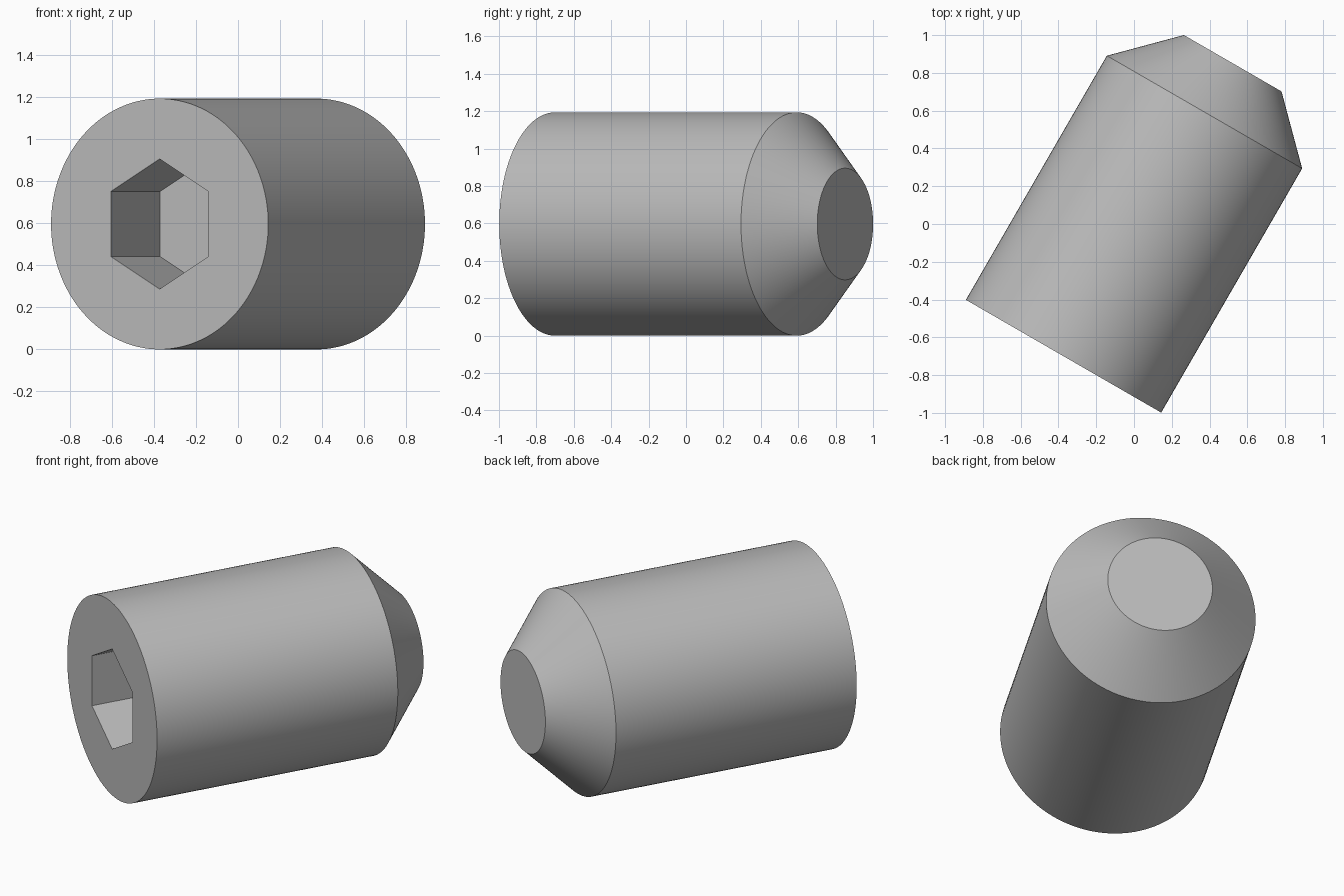
import bpy, bmesh
from math import sin, cos, pi, radians

if "Cube" in bpy.data.objects:
    bpy.data.objects.remove(bpy.data.objects["Cube"], do_unlink=True)

RADIUS, TIP_RADIUS = 0.597, 0.2985
SHOULDER, LENGTH = 1.4925, 1.791
SOCKET_RADIUS, SOCKET_DEPTH = 0.31, 0.47
SIDES = 128

steel = bpy.data.materials.new("grey_steel")
steel.use_nodes = True
grey = (0.5, 0.5, 0.5, 1)
steel.diffuse_color = grey
steel.node_tree.nodes["Principled BSDF"].inputs["Base Color"].default_value = grey

bm = bmesh.new()


def ring(count, radius, y):
    """Circle of vertices around the screw's axis (local y)."""
    angles = [2 * pi * i / count for i in range(count)]
    return [bm.verts.new((radius * sin(a), y, radius * cos(a))) for a in angles]


def skin(a, b):
    """Side faces between two rings of equal size."""
    for i in range(len(a)):
        j = (i + 1) % len(a)
        bm.faces.new((a[i], a[j], b[j], b[i]))


def loop_edges(verts):
    return [bm.edges.get((v, verts[i - 1])) for i, v in enumerate(verts)]


# Cylindrical body, tapered point and flat tip
rim = ring(SIDES, RADIUS, 0)
shoulder = ring(SIDES, RADIUS, SHOULDER)
tip = ring(SIDES, TIP_RADIUS, LENGTH)
skin(rim, shoulder)
skin(shoulder, tip)
bm.faces.new(tip)

# Hexagonal socket with flat floor
mouth = ring(6, SOCKET_RADIUS, 0)
floor = ring(6, SOCKET_RADIUS, SOCKET_DEPTH)
skin(mouth, floor)
bm.faces.new(floor)

# Flat face between the rim and the socket
bmesh.ops.triangle_fill(bm, use_beauty=True,
                        edges=loop_edges(rim) + loop_edges(mouth))
bmesh.ops.recalc_face_normals(bm, faces=bm.faces)

mesh = bpy.data.meshes.new("set_screw")
bm.to_mesh(mesh)
bm.free()
mesh.materials.append(steel)
screw = bpy.data.objects.new("set_screw", mesh)
bpy.context.collection.objects.link(screw)

# Lay the screw on its side, turned away from the front
screw.location = (-0.373, -0.70, RADIUS)
screw.rotation_euler = (0, 0, radians(-30))

bpy.ops.object.select_all(action="DESELECT")
screw.select_set(True)
bpy.context.view_layer.objects.active = screw
bpy.ops.object.shade_smooth_by_angle(angle=radians(30))
